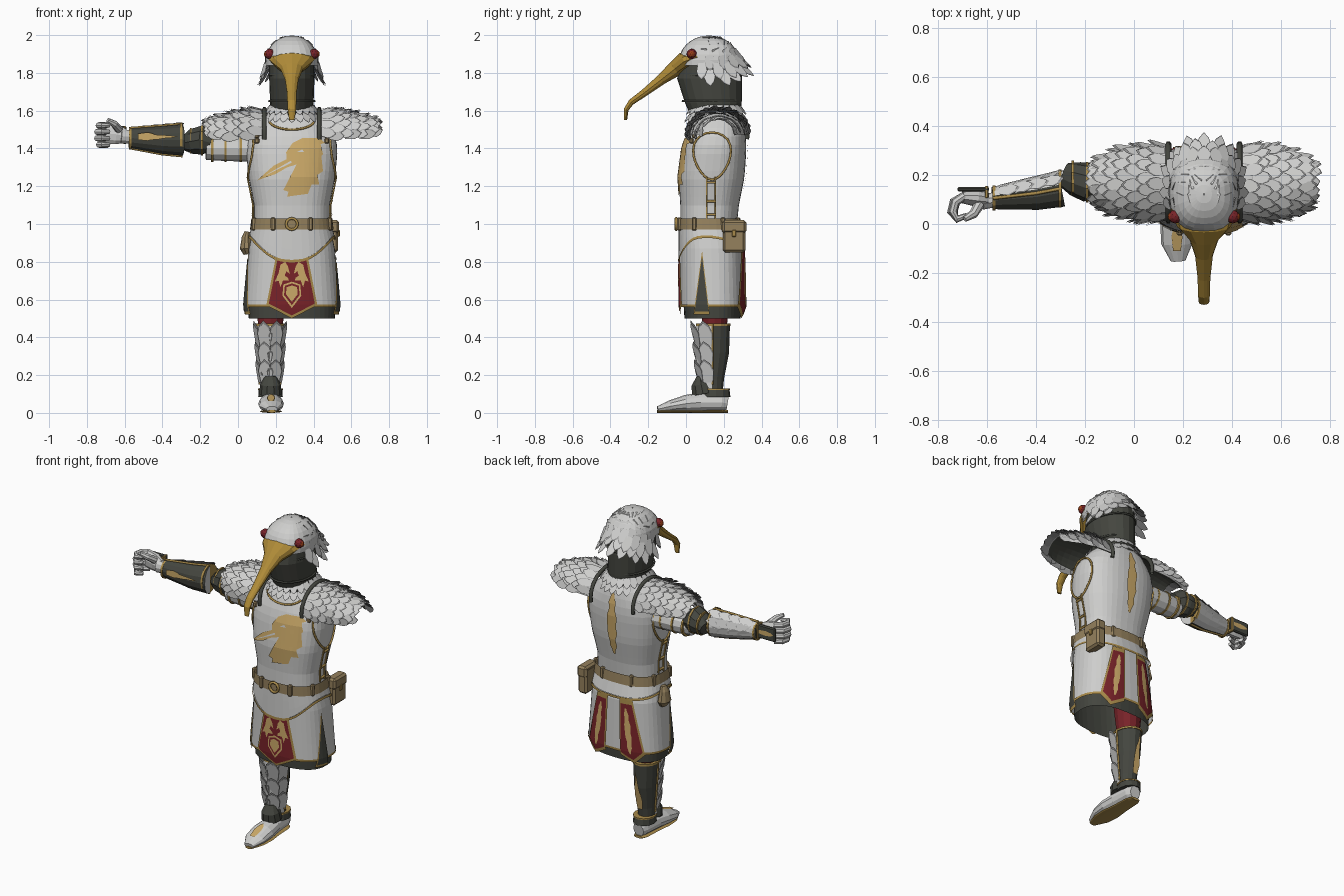
import bpy, bmesh, math, random
from mathutils import Vector as V

if "Cube" in bpy.data.objects:
    bpy.data.objects.remove(bpy.data.objects["Cube"])

random.seed(4)
CX, POW, TAU = 0.285, 2.5, math.tau

def material(name, *rgb):
    m = bpy.data.materials.new(name)
    m.use_nodes = True
    m.diffuse_color = (*rgb, 1)
    m.node_tree.nodes["Principled BSDF"].inputs["Base Color"].default_value = (*rgb, 1)
    return m

WHITE = material("white_steel", .62, .62, .61)
GREY = material("feather_edge_grey", .3, .3, .3)
DARK = material("dark_iron", .058, .061, .05)
GOLD = material("pale_gold", .6, .4, .14)
TRIM = material("trim_gold", .4, .26, .07)
BEAK = material("beak_ochre", .43, .26, .04)
RED = material("red_cloth", .19, .017, .022)
TAN = material("tan_leather", .3, .22, .11)
EYE = material("eye_red", .32, .05, .01)

def finish(name, bm, mats, rule=None, recalc=True):
    if recalc:
        bmesh.ops.recalc_face_normals(bm, faces=bm.faces)
    for f in bm.faces if rule else []:
        f.material_index = rule(f.calc_center_median(), f.normal)
    me = bpy.data.meshes.new(name)
    bm.to_mesh(me)
    bm.free()
    for m in mats:
        me.materials.append(m)
    bpy.context.collection.objects.link(bpy.data.objects.new(name, me))

def sheet(name, fn, nu, nv, mats, closed=True, rule=None, caps=False):
    """Grid surface from fn(u, v), wrapped in u when closed."""
    bm = bmesh.new()
    cols = nu if closed else nu + 1
    rows = [[bm.verts.new(fn(i / nu, j / nv)) for i in range(cols)] for j in range(nv + 1)]
    for a, b in zip(rows, rows[1:]):
        for i in range(nu):
            k = (i + 1) % cols
            bm.faces.new((a[i], a[k], b[k], b[i]))
    if caps:
        bm.faces.new(rows[0])
        bm.faces.new(rows[-1])
    finish(name, bm, mats, rule)

def sweep(name, pts, mats, ref=(0, 0, 1), n=12, rule=None):
    """Elliptical tube through points (x, y, z, radius a, radius b)."""
    c = [V(p[:3]) for p in pts]
    def fn(u, v):
        j = round(v * (len(c) - 1))
        d = (c[min(j + 1, len(c) - 1)] - c[max(j - 1, 0)]).normalized()
        a = V(ref).cross(d).normalized()
        return c[j] + a * pts[j][3] * math.cos(u * TAU) + d.cross(a) * pts[j][4] * math.sin(u * TAU)
    sheet(name, fn, n, len(pts) - 1, mats, rule=rule, caps=True)

def tube(name, pts, r, mat, cyclic=False):
    cu = bpy.data.curves.new(name, 'CURVE')
    cu.dimensions, cu.bevel_depth, cu.bevel_resolution = '3D', r, 1
    sp = cu.splines.new('POLY')
    sp.points.add(len(pts) - 1)
    for q, p in zip(sp.points, pts):
        q.co = (*p, 1)
    sp.use_cyclic_u = cyclic
    cu.materials.append(mat)
    bpy.context.collection.objects.link(bpy.data.objects.new(name, cu))

def box(name, center, size, mat, bevel=.006):
    bm = bmesh.new()
    bmesh.ops.create_cube(bm, size=1)
    for v in bm.verts:
        v.co = V(center) + V(a * b for a, b in zip(v.co, size))
    bmesh.ops.bevel(bm, geom=bm.edges[:], offset=bevel, segments=1, affect='EDGES')
    finish(name, bm, [mat])

def feathers(name, items, mats=(WHITE, GREY), lift=.3):
    """Pointed leaves: a grey outline under a slightly smaller pale blade."""
    bm = bmesh.new()
    shape = [(-.35, 0), (-.5, .5), (-.34, .8), (0, 1), (.34, .8), (.5, .5), (.35, 0)]
    for p, d, n, L, W in items:
        p, d, n = V(p), V(d).normalized(), V(n).normalized()
        w = d.cross(n).normalized()
        for k, up, mi in ((1, 0, 1), (.9, .003, 0)):
            f = bm.faces.new([bm.verts.new(p + w * a * W * k + d * b * L * k + n * (up + lift * L * b * b))
                              for a, b in shape])
            f.material_index = mi
            f.normal_update()
            if f.normal.dot(n) < 0:
                f.normal_flip()
    finish(name, bm, mats, recalc=False)

# Body profile: height, centre y, half width, half depth
PROF = [(.5, .14, .24, .16), (.57, .14, .25, .17), (.9, .135, .225, .165), (1.0, .12, .2, .15),
        (1.1, .125, .2, .155), (1.25, .135, .23, .175), (1.4, .15, .243, .17),
        (1.48, .16, .225, .155), (1.55, .17, .17, .13), (1.6, .17, .1, .1)]

def prof(z):
    z = min(max(z, PROF[0][0]), PROF[-1][0])
    for a, b in zip(PROF, PROF[1:]):
        if z <= b[0]:
            t = (z - a[0]) / (b[0] - a[0])
            return [p + (q - p) * t for p, q in zip(a[1:], b[1:])]

def skin(a, z, off=0):
    yc, rx, ry = prof(z)
    s, c = math.sin(a), math.cos(a)
    return V((CX + (rx + off) * math.copysign(abs(s) ** (2 / POW), s),
              yc - (ry + off) * math.copysign(abs(c) ** (2 / POW), c), z))

def on_body(h, z, side, off):
    yc, rx, ry = prof(z)
    mid, r, depth = (CX, rx, ry) if side in 'FB' else (yc, ry, rx)
    k = depth * (1 - min(abs(h - mid) / r, .999) ** POW) ** (1 / POW) + off
    return {'F': V((h, yc - k, z)), 'B': V((h, yc + k, z)),
            'L': V((CX + k, h, z)), 'R': V((CX - k, h, z))}[side]

def plate(name, poly, side, mat, off=.006):
    """Thin painted shape laid on the body surface."""
    bm = bmesh.new()
    bm.faces.new([bm.verts.new((h, 0, z)) for h, z in poly])
    bmesh.ops.triangulate(bm, faces=bm.faces[:])
    for i in range(70):
        for axis in ((1, 0, 0), (0, 0, 1)):
            bmesh.ops.bisect_plane(bm, geom=bm.verts[:] + bm.edges[:] + bm.faces[:],
                                   plane_co=V(axis) * i * .025, plane_no=axis)
    for v in bm.verts:
        v.co = on_body(v.co.x, v.co.z, side, off)
    bm.normal_update()
    out = V({'F': (0, -1, 0), 'B': (0, 1, 0), 'L': (1, 0, 0), 'R': (-1, 0, 0)}[side])
    bmesh.ops.reverse_faces(bm, faces=[f for f in bm.faces if f.normal.dot(out) < 0])
    finish(name, bm, [mat], recalc=False)

def scaled(poly, k):
    mx, mz = (sum(c) / len(poly) for c in zip(*poly))
    return [(mx + (x - mx) * k, mz + (z - mz) * k) for x, z in poly]

def mirrored(poly):
    return [(2 * CX - x, z) for x, z in poly]

def leaf(x0, x1, z0, z1, w):
    """Jagged feather outline leaning from x0 at the bottom to x1 at the top."""
    pts = []
    for i in range(24):
        h = .5 - .5 * math.cos(i / 24 * TAU)
        width = w * math.sin(i / 24 * TAU) * (1.15 if i % 2 else .75)
        pts.append((x0 + (x1 - x0) * h + width, z0 + (z1 - z0) * h))
    return pts

def band(name, lo, hi, off, mat, nv=1):
    sheet(name, lambda u, v: skin(u * TAU, lo(u * TAU) + (hi(u * TAU) - lo(u * TAU)) * v, off), 40, nv, [mat])

def flat(z):
    return lambda a: z

# Cuirass, skirt and belt
band("cuirass", flat(.96), flat(1.6), 0, WHITE, 14)
band("under_skirt", flat(.5), flat(.95), -.012, DARK, 3)
band("skirt", flat(.57), flat(.97), 0, WHITE, 4)
band("skirt_hem", flat(.56), flat(.575), .004, TRIM)
def hem(a):
    return .94 - .13 * max(0, math.cos(a)) ** 3 - .04 * max(0, -math.cos(a))
band("fauld", hem, flat(.98), .01, WHITE, 3)
band("fauld_trim", lambda a: hem(a) - .014, hem, .013, TRIM)
band("belt", flat(.97), flat(1.03), .014, TAN)
for i in range(8):
    box("belt_loop", skin((i + .5) * TAU / 8, 1, .014), (.025, .025, .07), TAN)
tube("belt_buckle", [V((CX + .03 * math.cos(i * TAU / 12), -.052, 1 + .03 * math.sin(i * TAU / 12)))
                     for i in range(12)], .008, TRIM, True)

# Cloth panels with trim
front = [(.2, .825), (.37, .825), (.42, .57), (CX, .5), (.15, .57)]
plate("front_panel_trim", front, 'F', TRIM, .007)
plate("front_panel", scaled(front, .9), 'F', RED, .01)
wing = [(.195, .695), (.215, .74), (.225, .785), (.25, .8), (.265, .775), (.275, .735), (.25, .755),
        (.235, .735), (.265, .715), (.27, .7), (.235, .7), (.225, .665), (.215, .7)]
shield = [(.24, .68), (CX, .695), (.33, .68), (.335, .62), (CX, .555), (.235, .62)]
for p in (wing, mirrored(wing)):
    plate("panel_bird", p, 'F', GOLD, .013)
for k, m, off in ((1, GOLD, .013), (.82, RED, .015), (.62, GOLD, .017)):
    plate("panel_shield", scaled(shield, k), 'F', m, off)
back = [(.325, .89), (.405, .89), (.48, .56), (.42, .5), (.335, .545)]
for p, flip in ((back, list), (mirrored(back), mirrored)):
    plate("back_panel_trim", p, 'B', TRIM, .008)
    plate("back_panel", scaled(p, .87), 'B', RED, .012)
    plate("back_panel_feather", flip(leaf(.405, .37, .56, .84, .017)), 'B', GOLD, .016)
for s in 'LR':
    slit = [(.085, .86), (.125, .52), (.04, .52)]
    plate("side_slit_trim", slit, s, TRIM, .006)
    plate("side_slit", scaled(slit, .86), s, DARK, .009)

# Cuirass decoration
plate("chest_bird", [(.1, 1.23), (.19, 1.31), (.26, 1.345), (.255, 1.38), (.29, 1.43), (.34, 1.455), (.43, 1.455),
                     (.46, 1.43), (.43, 1.42), (.45, 1.37), (.43, 1.35), (.45, 1.28), (.42, 1.26), (.43, 1.21),
                     (.39, 1.21), (.37, 1.16), (.26, 1.145), (.27, 1.17), (.24, 1.18), (.31, 1.22), (.33, 1.27),
                     (.31, 1.315), (.26, 1.3), (.2, 1.265), (.17, 1.255)], 'F', GOLD)
plate("chest_bird_beak_line", [(.13, 1.25), (.28, 1.335), (.285, 1.325)], 'F', WHITE, .009)
plate("chest_bird_eye", [(.31, 1.38), (.34, 1.395), (.35, 1.38)], 'F', WHITE, .009)
plate("back_feather", leaf(CX, CX, 1.15, 1.54, .03), 'B', GOLD, .008)
tube("collar_trim", [on_body(CX + .12 * math.sin(t / 6), 1.55 - .05 * math.cos(t / 6), 'F', .003)
                     for t in range(-9, 10)], .006, TRIM)
for s in 'LR':
    hole = [(math.cos(i * TAU / 24), math.sin(i * TAU / 24)) for i in range(24)]
    tube("armhole_trim", [on_body(.138 + .122 * c * (.8 + .2 * h), 1.36 + .125 * h, s, .004) for c, h in hole],
         .006, TRIM, True)
    for y in (.11, .155):
        tube("side_strap", [on_body(y, z, s, .006) for z in (1.03, 1.1, 1.18, 1.25)], .005, TRIM)
    for z in (1.05, 1.12, 1.22):
        tube("side_rung", [on_body(y, z, s, .008) for y in (.11, .155)], .007, TRIM)
box("left_pouch", (.5, .255, .93), (.06, .12, .16), TAN, .012)
box("left_pouch_flap", (.503, .255, .985), (.064, .128, .07), TAN, .012)
box("left_pouch_clasp", (.534, .255, .95), (.01, .022, .035), TRIM, .003)
sweep("right_pouch", [(.05, .15, .96, .015, .02), (.045, .15, .93, .025, .035), (.045, .15, .87, .035, .05),
                      (.05, .15, .84, .02, .03)], [TAN], (0, 1, 0), 10)

# Pauldrons with layered feathers
def pauldron(s, t, sx, k=1):
    a = t * math.pi / 2
    return V((CX + sx * (.145 + .27 * s), .17 + k * (.152 - .055 * s ** 3) * math.sin(a),
              1.475 + k * (.13 - .05 * s * s) * math.cos(a)))
for sx, side in ((1, "left"), (-1, "right")):
    sheet(side + "_pauldron", lambda u, v: pauldron(v, 2 * u - 1, sx), 14, 6, [WHITE], False)
    sheet(side + "_pauldron_lining", lambda u, v: pauldron(v, 2 * u - 1, sx, .95), 14, 6, [DARK], False)
    items = []
    for j in range(7):
        for i in range(9):
            s, t = .04 + .155 * j + random.uniform(-.02, .02), -.94 + .225 * i - (.1 if j % 2 else 0)
            p = pauldron(s, t, sx)
            ds, dt = pauldron(s + .01, t, sx) - p, pauldron(s, t + .01, sx) - p
            n = ds.cross(dt) * sx
            if n.dot(p - V((p.x, .17, 1.45))) < 0:
                n = -n
            d = ds.normalized() + dt.normalized() * random.uniform(-.2, .2)
            items.append((p, d, n, random.uniform(.06, .075) if j == 6 else random.uniform(.075, .095), .055))
    feathers(side + "_pauldron_feathers", items, lift=.28)
    tube(side + "_pauldron_strap", [pauldron(0, i / 8, sx, 1.03) for i in range(-9, 10)], .012, DARK)
    for z in (1.47, 1.44):
        box(side + "_chest_buckle", on_body(CX + sx * .185, z, 'F', .008), (.026, .02, .03), TAN)

# Helm and collar feathers
HELM = [(1.56, .16, .11, .13), (1.64, .145, .115, .15), (1.77, .125, .12, .172), (1.86, .13, .12, .155)]
def helm(u, v):
    z, yc, rx, ry = HELM[round(v * 3)]
    return V((CX + rx * math.sin(u * TAU), yc - ry * math.cos(u * TAU), z))
sheet("helm", helm, 20, 3, [DARK])
ring = [V((math.sin(i * TAU / 22), -math.cos(i * TAU / 22), 0)) for i in range(22)]
for z, k in ((1.65, .152), (1.79, .166)):
    tube("helm_band", [V((CX, .135, z)) + V((r.x * .121, r.y * k, 0)) for r in ring], .006, DARK, True)
for k, z in ((.115, 1.63), (.125, 1.59)):
    feathers("collar_feathers", [(V((CX, .16, z)) + V((r.x * k, r.y * (k + .01), 0)), r * .5 - V((0, 0, 1)), r, .06, .045)
                                 for r in ring], lift=.25)

# Head with a smooth brow and swept-back feathers
MID = V((CX, .122, 1.86))
def head(az, el):
    s, c = math.sin(az), math.cos(az)
    return MID + V((.14 * math.copysign(abs(s) ** .8, s) * math.cos(el),
                    .16 * math.copysign(abs(c) ** .8, c) * math.cos(el), .138 * math.sin(el)))
sheet("head", lambda u, v: head(u * TAU, -.15 + v * 1.7), 24, 8, [WHITE])
items = []
for j, el in enumerate((64, 46, 29, 13, -3, -18)):
    for i in range(-5, 6):
        az = math.radians(i * 20 + (10 if j % 2 else 0))
        if abs(az) > 1.85 or (j == 5 and abs(az) < .8):
            continue
        e = math.radians(el)
        p = head(az, e)
        down = V((-math.sin(az) * math.sin(e), -math.cos(az) * math.sin(e), -math.cos(e)))
        items.append((p, down + V((0, .9, 0)) * max(.1, math.cos(az)), p - MID, random.uniform(.075, .095), .06))
feathers("head_feathers", items, lift=.3)
sweep("beak", [(CX, .06, 1.885, .135, .04), (CX, -.01, 1.86, .11, .05), (CX, -.06, 1.82, .06, .042),
               (CX, -.13, 1.765, .036, .028), (CX, -.22, 1.695, .026, .02), (CX, -.29, 1.645, .024, .016),
               (CX, -.317, 1.605, .022, .013), (CX, -.32, 1.55, .014, .008)], [BEAK], (0, -1, 0), 12)
for sx in (-1, 1):
    for nm, r, x, m in (("eye", .021, .127, EYE), ("eye_rim", .028, .117, RED)):
        bm = bmesh.new()
        bmesh.ops.create_icosphere(bm, subdivisions=2, radius=r)
        bmesh.ops.translate(bm, verts=bm.verts, vec=(CX + sx * x, .03, 1.9))
        finish(nm, bm, [m])

# Right arm
sweep("upper_arm", [(.08, .17, 1.4, .075, .07), (-.06, .17, 1.4, .068, .067), (-.17, .165, 1.4, .06, .06)], [WHITE])
for x in (.02, -.06, -.13):
    sweep("upper_arm_trim", [(x, .17, 1.4, .073, .071), (x - .012, .17, 1.4, .073, .071)], [TRIM])
sweep("elbow", [(-.14, .165, 1.43, .06, .055), (-.19, .17, 1.445, .08, .08), (-.24, .185, 1.435, .07, .07),
                (-.285, .2, 1.425, .05, .04)], [DARK], n=10)
for x, y, a in ((-.185, .17, .083), (-.245, .187, .071)):
    sweep("elbow_trim", [(x, y, 1.442, a, a), (x - .01, y, 1.442, a, a)], [TRIM], n=10)
sweep("forearm", [(-.295, .145, 1.445, .075, .085), (-.4, .125, 1.445, .068, .075), (-.575, .105, 1.455, .045, .052)],
      [DARK, WHITE], n=14, rule=lambda c, n: int(n.y > .15))
for s in (1, -1):
    tube("forearm_edge", [(-.295, .145, 1.445 + s * .086), (-.4, .125, 1.445 + s * .076), (-.575, .105, 1.455 + s * .053)],
         .007, TRIM)
for x, y, a, b in ((-.295, .145, .078, .088), (-.565, .106, .05, .057)):
    sweep("forearm_cuff", [(x, y, 1.45, a, b), (x - .012, y, 1.45, a, b)], [TRIM], n=14)
for L, W, tilt in ((.21, .02, 0), (.1, .045, .02), (.15, .03, -.02)):
    feathers("forearm_gold_feather", [((-.53, .05, 1.462), (1, 0, tilt), (0, -1, 0), L, W)], (GOLD, GOLD), 0)
feathers("forearm_feathers", [((-.55 + .06 * j, .106 + .008 * j + (.047 + .007 * j) * math.cos(a),
                                1.455 + (.053 + .007 * j) * math.sin(a)),
                               (1, 0, 0), (0, math.cos(a), math.sin(a)), .085, .055)
                              for j in range(4) for a in (-.9, -.3, .3, .9)])
sweep("wrist", [(-.56, .1, 1.46, .03, .035), (-.62, .09, 1.465, .032, .04)], [WHITE], n=10)
sweep("palm", [(-.6, .1, 1.465, .03, .04), (-.64, .105, 1.475, .035, .055), (-.7, .11, 1.48, .025, .06)], [WHITE], n=10)
box("hand_plate", (-.655, .142, 1.475), (.13, .018, .085), DARK)
box("hand_plate_trim", (-.6, .13, 1.47), (.014, .05, .095), TRIM, .003)
feathers("hand_gold_feather", [((-.61, .153, 1.475), (-1, 0, 0), (0, 1, 0), .1, .03)], (GOLD, GOLD), 0)
for i in range(4):
    z, reach = 1.42 + .034 * i, (.01, 0, 0, .008)[i]
    sweep("finger", [(-.69, .115, z, .017, .017), (-.735 + reach, .09, z, .018, .018), (-.745 + reach, .05, z, .017, .017),
                     (-.72, .02, z, .016, .016), (-.68, .035, z, .011, .011)], [WHITE], n=8)
sweep("thumb", [(-.63, .08, 1.5, .022, .022), (-.655, .04, 1.53, .019, .019), (-.69, .02, 1.55, .012, .012)], [WHITE], n=8)

# Right leg and shoe
UP = (0, 1, 0)
sweep("thigh", [(.17, .15, .42, .06, .06), (.175, .155, .6, .08, .08), (.18, .15, .85, .09, .09)], [RED], UP)
sweep("greave", [(.17, .14, .1, .05, .055), (.17, .135, .18, .054, .068), (.17, .14, .32, .066, .09), (.168, .145, .47, .075, .09)],
      [DARK, WHITE], UP, 14, lambda c, n: int(n.y < -.1))
for s in (1, -1):
    tube("greave_edge", [(.17 + s * r, .14, z) for r, z in ((.055, .15), (.067, .32), (.076, .47))], .006, TRIM)
sweep("greave_rim", [(.168, .145, .46, .079, .094), (.168, .145, .472, .079, .094)], [TRIM], UP, 14)
for L, W, tilt in ((.26, .02, 0), (.2, .036, .03), (.13, .045, -.03)):
    feathers("greave_gold_feather", [((.17, .211, .18), (tilt, .2, 1), (0, 1, -.2), L, W)], (GOLD, GOLD), 0)
feathers("greave_feathers", [((.17 + (.054 + .006 * j) * math.sin(a), .14 - (.066 + .008 * j) * math.cos(a), .16 + .095 * j),
                              (0, -.1, 1), (math.sin(a), -math.cos(a), 0), .125 if j < 2 else .14, .085)
                             for j in range(3) for a in (-1.2, -.4, .4, 1.2)], lift=.2)
sweep("ankle_strap", [(.172, .16, .085, .065, .075), (.172, .16, .125, .062, .07)], [DARK], UP)
sweep("ankle_strap_trim", [(.172, .16, .122, .065, .073), (.172, .16, .13, .065, .073)], [TRIM], UP)
sweep("ankle_flap", [(.172, .09, .1, .06, .06), (.172, .08, .15, .055, .055), (.172, .075, .195, .03, .02)], [DARK], UP, 10)
sweep("shoe", [(.175, .22, .05, .035, .04), (.175, .19, .055, .05, .045), (.175, .08, .056, .058, .052),
               (.175, 0, .049, .068, .046), (.175, -.08, .036, .064, .032), (.18, -.15, .02, .03, .015)], [WHITE])
sweep("shoe_sole", [(.175, .222, .008, .03, .008), (.175, .19, .008, .045, .008), (.175, .08, .008, .05, .008),
                    (.175, 0, .008, .06, .008), (.175, -.08, .008, .055, .008), (.18, -.152, .008, .022, .008)], [TRIM])
feathers("shoe_gold_feather", [((.175, -.11, .062), (0, 1, .34), (0, -.34, 1), .12, .045)], (GOLD, GOLD), 0)
